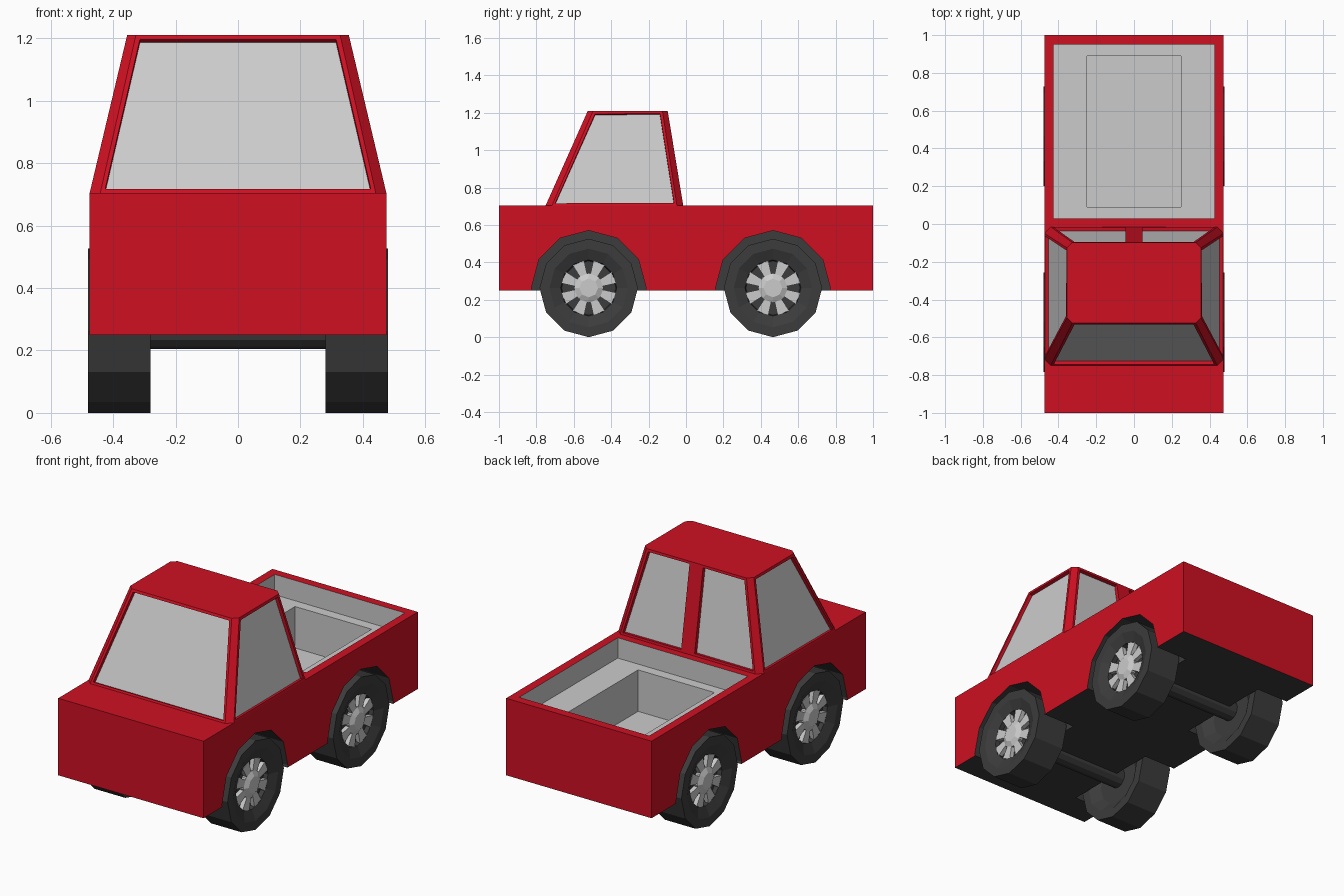
import bpy, bmesh
from math import sin, cos, pi

if "Cube" in bpy.data.objects:
    bpy.data.objects.remove(bpy.data.objects["Cube"])

def mat(name, rgb):
    m = bpy.data.materials.new(name)
    m.diffuse_color = (*rgb, 1)
    m.use_nodes = True
    m.node_tree.nodes["Principled BSDF"].inputs["Base Color"].default_value = m.diffuse_color
    return m

RED = mat("red_paint", (0.62, 0.005, 0.016))
DARK = mat("dark_rubber", (0.045, 0.045, 0.045))
GREY = mat("grey", (0.6, 0.6, 0.6))

def finish(bm, name, *mats):
    bmesh.ops.recalc_face_normals(bm, faces=bm.faces)
    me = bpy.data.meshes.new(name)
    bm.to_mesh(me)
    bm.free()
    for m in mats:
        me.materials.append(m)
    ob = bpy.data.objects.new(name, me)
    bpy.context.collection.objects.link(ob)
    return ob

def box(name, lo, hi, *mats):
    bm = bmesh.new()
    bmesh.ops.create_cube(bm, size=1)
    for v in bm.verts:
        v.co = [(a + b) / 2 + c * (b - a) for a, b, c in zip(lo, hi, v.co)]
    return finish(bm, name, *mats)

def lathe(name, profile, n, y, z, side, m):
    """Revolve (x, radius) pairs about the x axis; the ends are capped."""
    bm = bmesh.new()
    rings = [[bm.verts.new((side * x, y + r * sin(2 * pi * k / n), z - r * cos(2 * pi * k / n)))
              for k in range(n)] for x, r in profile]
    for a, b in zip(rings, rings[1:]):
        for k in range(n):
            j = (k + 1) % n
            bm.faces.new((a[k], a[j], b[j], b[k]))
    bm.faces.new(rings[0])
    bm.faces.new(rings[-1])
    return finish(bm, name, m)

def cut(ob, cutter):
    mod = ob.modifiers.new("cut", "BOOLEAN")
    mod.operation = "DIFFERENCE"
    mod.solver = "EXACT"
    mod.material_mode = "TRANSFER"
    mod.object = cutter
    cutter.hide_render = True
    bpy.context.view_layer.objects.active = ob
    bpy.ops.object.modifier_apply(modifier=mod.name)
    bpy.data.objects.remove(cutter)

WHEEL_Z, WHEEL_R = 0.263, 0.263
AXLES = {"front": -0.52, "rear": 0.465}

# Body with stepped cargo bed, wheel wells and dark underside
body = box("body", (-0.475, -1, 0.25), (0.475, 1, 0.705), RED, DARK)
for p in body.data.polygons:
    if p.normal.z < -0.5:
        p.material_index = 1
cut(body, box("bed_cutter", (-0.425, 0.03, 0.585), (0.425, 0.95, 0.9), GREY))
cut(body, box("bed_floor_cutter", (-0.25, 0.09, 0.34), (0.25, 0.89, 0.8), GREY))
for y in AXLES.values():
    for s in (-1, 1):
        cut(body, lathe("arch_cutter", [(0.264, 0.307), (0.6, 0.307)], 12, y, WHEEL_Z, s, DARK))

# Cabin: chamfered tapering loft with recessed windows
def outline(hx, y0, y1, c, z, post):
    return [(-hx + c, y0, z), (hx - c, y0, z), (hx, y0 + c, z), (hx, y1 - c, z), (hx - c, y1, z),
            (post, y1, z), (-post, y1, z), (-hx + c, y1, z), (-hx, y1 - c, z), (-hx, y0 + c, z)]

bm = bmesh.new()
low = [bm.verts.new(c) for c in outline(0.475, -0.75, -0.015, 0.034, 0.705, 0.03)]
top = [bm.verts.new(c) for c in outline(0.355, -0.525, -0.098, 0.028, 1.21, 0.03)]
sides = [bm.faces.new((low[k], low[(k + 1) % 10], top[(k + 1) % 10], top[k])) for k in range(10)]
bm.faces.new(top)
bm.faces.new(low[::-1])
bm.normal_update()
windows = [sides[k] for k in (0, 2, 4, 6, 8)]
bmesh.ops.inset_individual(bm, faces=windows, thickness=0.02)
bmesh.ops.inset_individual(bm, faces=windows, thickness=0.001, depth=-0.02)
for f in windows:
    f.material_index = 1
finish(bm, "cabin", RED, GREY)

# Spoked rim: eight wedges around the hub
def spokes(name, y, side):
    bm = bmesh.new()
    for k in range(8):
        a = (k + 0.5) * pi / 4
        rings = []
        for x in (0.425, 0.455):
            rings.append([bm.verts.new((side * x, y + r * sin(a) + w * cos(a), WHEEL_Z + r * cos(a) - w * sin(a)))
                          for r, w in ((0.06, -0.018), (0.145, -0.033), (0.145, 0.033), (0.06, 0.018))])
        b, t = rings
        bm.faces.new(b[::-1])
        bm.faces.new(t)
        for i in range(4):
            j = (i + 1) % 4
            bm.faces.new((b[i], b[j], t[j], t[i]))
    return finish(bm, name, GREY)

TYRE = [(0.32, 0.15), (0.28, 0.21), (0.28, WHEEL_R), (0.48, WHEEL_R), (0.48, 0.21), (0.455, 0.15), (0.43, 0.145)]
HUB = [(0.42, 0.08), (0.455, 0.08), (0.47, 0.05)]

# Wheels and axles
for end, y in AXLES.items():
    for label, s in (("left", -1), ("right", 1)):
        tag = f"{end}_{label}"
        lathe(f"{tag}_tyre", TYRE, 12, y, WHEEL_Z, s, DARK)
        spokes(f"{tag}_spokes", y, s)
        lathe(f"{tag}_hub", HUB, 8, y, WHEEL_Z, s, GREY)
    lathe(f"{end}_axle", [(-0.33, 0.058), (0.33, 0.058)], 12, y, WHEEL_Z, 1, DARK)
